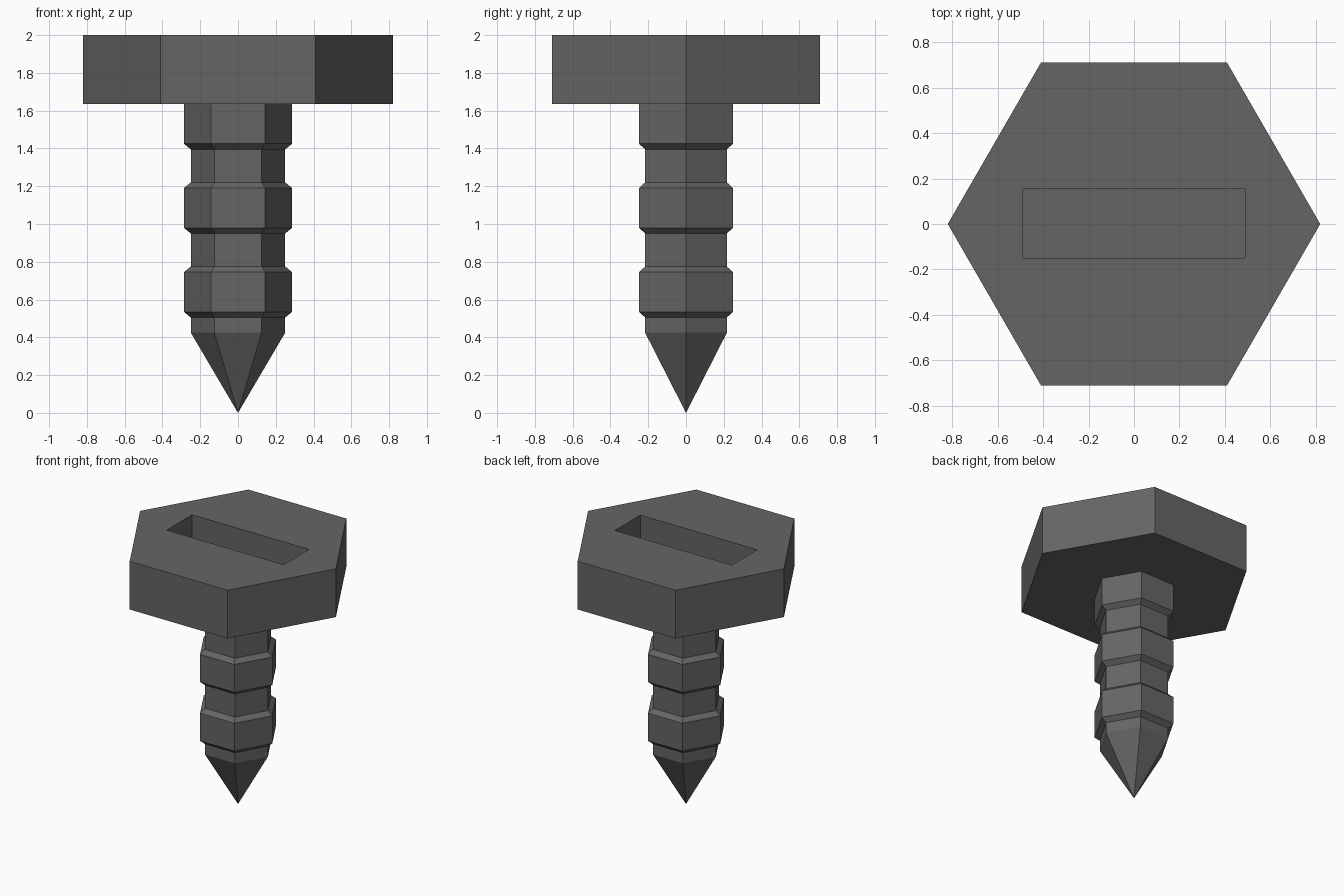
import bpy, bmesh, math

if "Cube" in bpy.data.objects:
    bpy.data.objects.remove(bpy.data.objects["Cube"])

metal = bpy.data.materials.new("dark_grey_metal")
metal.diffuse_color = (0.13, 0.13, 0.13, 1)
metal.use_nodes = True
metal.node_tree.nodes["Principled BSDF"].inputs["Base Color"].default_value = metal.diffuse_color


def hex_lathe(name, profile):
    """Six-sided solid from (radius, z) points, bottom to top; radius 0 is a tip."""
    bm = bmesh.new()
    rings = []
    for r, z in profile:
        n = 6 if r else 1
        rings.append([bm.verts.new((r * math.cos(i * math.pi / 3),
                                    r * math.sin(i * math.pi / 3), z)) for i in range(n)])
    for a, b in zip(rings, rings[1:]):
        for i in range(6):
            j = (i + 1) % 6
            bm.faces.new([a[0], b[j], b[i]] if len(a) == 1 else [a[i], a[j], b[j], b[i]])
    for ring in (rings[0], rings[-1]):
        if len(ring) == 6:
            bm.faces.new(ring)
    bmesh.ops.recalc_face_normals(bm, faces=bm.faces[:])
    mesh = bpy.data.meshes.new(name)
    bm.to_mesh(mesh)
    bm.free()
    mesh.materials.append(metal)
    obj = bpy.data.objects.new(name, mesh)
    bpy.context.collection.objects.link(obj)
    return obj


# Shank: pointed tip, then three thicker bands with bevelled edges
THIN, THICK = 0.25, 0.287
profile = [(0, 0), (THIN, 0.425)]
for low, high in ((0.505, 0.775), (0.95, 1.22), (1.395, None)):
    profile += [(THIN, low), (THICK, low + 0.03)]
    if high:
        profile += [(THICK, high - 0.03), (THIN, high)]
profile.append((THICK, 1.637))
hex_lathe("threaded_shank", profile)

# Hexagonal head
head = hex_lathe("hex_head", [(0.82, 1.635), (0.82, 2.0)])

# Screwdriver slot cut into the head
bpy.ops.mesh.primitive_cube_add(size=1, location=(-0.002, 0.002, 2.0))
cutter = bpy.context.object
cutter.name = "slot_cutter"
cutter.scale = (0.98, 0.304, 0.46)
cutter.data.materials.append(metal)
cutter.hide_render = True
cutter.display_type = 'WIRE'
cut = head.modifiers.new("slot", 'BOOLEAN')
cut.operation = 'DIFFERENCE'
cut.solver = 'EXACT'
cut.object = cutter
